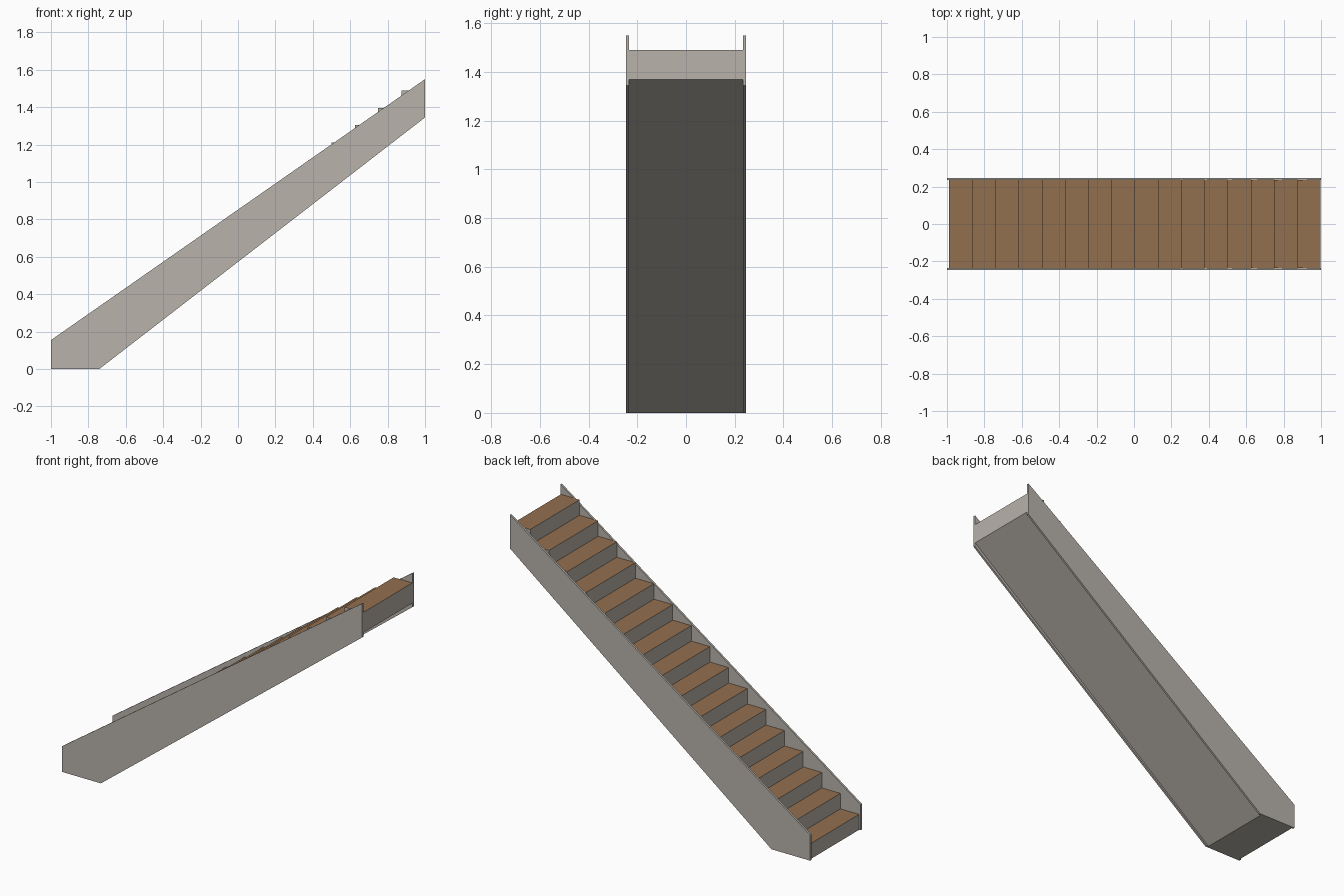
import bpy, bmesh

cube = bpy.data.objects.get("Cube")
if cube:
    bpy.data.objects.remove(cube, do_unlink=True)

STEPS = 16
START, END, TOP = -0.99, 0.998, 1.49
RUN, RISE = (END - START) / STEPS, TOP / STEPS
INNER, OUTER = 0.234, 0.246


def material(name, colour):
    mat = bpy.data.materials.new(name)
    mat.use_nodes = True
    mat.diffuse_color = colour
    mat.node_tree.nodes["Principled BSDF"].inputs["Base Color"].default_value = colour
    return mat


plaster = material("warm grey", (0.48, 0.445, 0.405, 1))
wood = material("brown wood", (0.29, 0.162, 0.08, 1))


def extrude_profile(name, points, y0, y1, materials):
    """Extrude an x-z outline from y0 to y1."""
    bm = bmesh.new()
    face = bm.faces.new([bm.verts.new((x, y0, z)) for x, z in points])
    result = bmesh.ops.extrude_face_region(bm, geom=[face])
    moved = [v for v in result["geom"] if isinstance(v, bmesh.types.BMVert)]
    bmesh.ops.translate(bm, verts=moved, vec=(0, y1 - y0, 0))
    bmesh.ops.recalc_face_normals(bm, faces=bm.faces)
    mesh = bpy.data.meshes.new(name)
    bm.to_mesh(mesh)
    bm.free()
    for mat in materials:
        mesh.materials.append(mat)
    obj = bpy.data.objects.new(name, mesh)
    bpy.context.collection.objects.link(obj)
    return obj


# Stepped flight with a sloping underside; upward faces are the wooden treads
outline = [(START, 0)]
for i in range(STEPS):
    outline.append((START + i * RUN, (i + 1) * RISE))
    outline.append((START + (i + 1) * RUN, (i + 1) * RISE))
outline += [(END, 1.368), (-0.757, 0)]
flight = extrude_profile("stair_flight", outline, -INNER, INNER, [plaster, wood])
for poly in flight.data.polygons:
    poly.material_index = 1 if poly.normal.z > 0.9 else 0

# Side stringers
stringer = [(-1, 0), (-1, 0.155), (1, 1.55), (1, 1.345), (-0.742, 0)]
for name, side in (("front_stringer", -1), ("back_stringer", 1)):
    extrude_profile(name, stringer, side * INNER, side * OUTER, [plaster])
